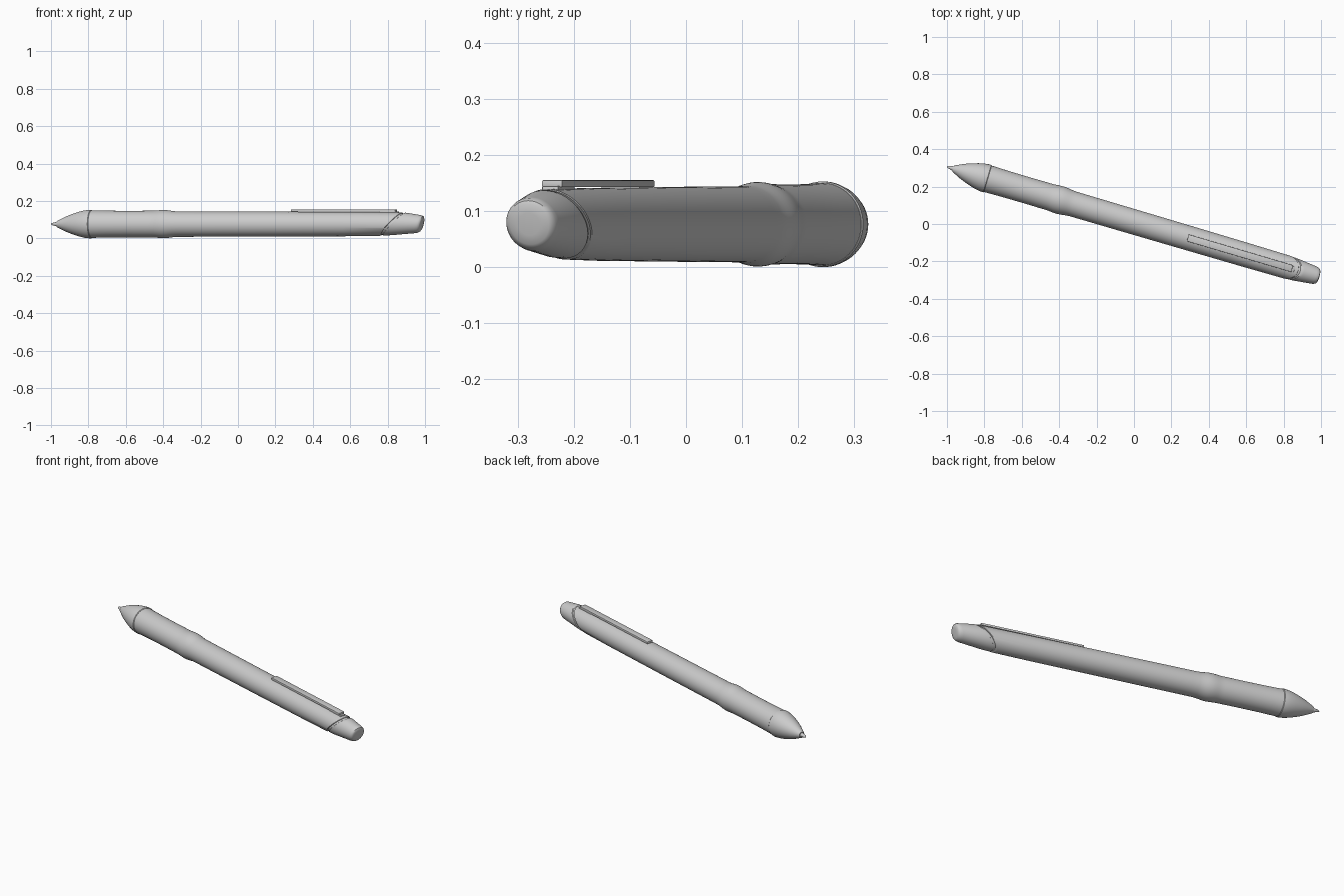
import bpy, bmesh, math
from mathutils import Matrix

if "Cube" in bpy.data.objects:
    bpy.data.objects.remove(bpy.data.objects["Cube"])

# Pen is modelled along local +x, then turned in the ground plane
PLACE = Matrix.Translation((0, 0.011, 0.0765)) @ Matrix.Rotation(math.radians(-16.45), 4, 'Z')
SEG = 64


def finish(bm, name, angle=35):
    bmesh.ops.recalc_face_normals(bm, faces=bm.faces)
    me = bpy.data.meshes.new(name)
    bm.to_mesh(me)
    bm.free()
    ob = bpy.data.objects.new(name, me)
    bpy.context.collection.objects.link(ob)
    ob.matrix_world = PLACE
    bpy.ops.object.select_all(action='DESELECT')
    ob.select_set(True)
    bpy.context.view_layer.objects.active = ob
    bpy.ops.object.shade_smooth_by_angle(angle=math.radians(angle))
    return ob


def lathe(name, profile):
    """Profile of (position, radius, slant); slant shears the ring along the axis."""
    bm = bmesh.new()
    rings = []
    for s, r, k in profile:
        ring = []
        for i in range(SEG):
            a = 2 * math.pi * i / SEG
            y, z = r * math.cos(a), r * math.sin(a)
            ring.append(bm.verts.new((s + k * z, y, z)))
        rings.append(ring)
    for a, b in zip(rings, rings[1:]):
        for i in range(SEG):
            j = (i + 1) % SEG
            bm.faces.new((a[i], a[j], b[j], b[i]))
    bm.faces.new(rings[0])
    bm.faces.new(rings[-1])
    return finish(bm, name)


def bar(name, x0, x1, width, z0, z1, bevel=0.002):
    bm = bmesh.new()
    m = Matrix.Translation(((x0 + x1) / 2, 0, (z0 + z1) / 2)) @ Matrix.Diagonal((x1 - x0, width, z1 - z0, 1))
    bmesh.ops.create_cube(bm, size=1, matrix=m)
    bmesh.ops.bevel(bm, geom=bm.edges[:], offset=bevel, segments=2, affect='EDGES', profile=0.5)
    return finish(bm, name)


# Writing point and rounded nose cone
lathe("nib", [(-1.043, 0.002, 0), (-1.036, 0.006, 0), (-1.005, 0.013, 0), (-0.98, 0.013, 0)])
lathe("nose_cone", [(-1.008, 0.017, 0), (-0.985, 0.028, 0), (-0.955, 0.042, 0), (-0.92, 0.055, 0),
                    (-0.885, 0.066, 0), (-0.855, 0.073, 0), (-0.83, 0.0762, 0), (-0.818, 0.0762, 0),
                    (-0.815, 0.074, 0)])

# Barrel: grip, soft swelling, slow taper, slanted end
barrel = [(-0.817, 0.0735, 0), (-0.79, 0.073, 0), (-0.72, 0.0715, 0), (-0.6, 0.071, 0), (-0.5, 0.0715, 0)]
for i in range(11):
    t = i / 10
    base = 0.0715 - 0.0035 * t
    barrel.append((-0.48 + 0.14 * t, base + 0.0055 * math.sin(math.pi * t) ** 2, 0))
barrel += [(-0.3, 0.0678, 0), (0.2, 0.0665, 0), (0.6, 0.065, 0), (0.852, 0.063, 1.0), (0.855, 0.061, 1.0)]
lathe("barrel", barrel)

# Narrow neck and slanted push button
lathe("neck", [(0.84, 0.057, 1.0), (0.885, 0.057, 1.0)])
lathe("push_button", [(0.87, 0.059, 1.0), (0.872, 0.061, 1.0), (0.90, 0.0595, 0.8), (1.0, 0.0485, 0.3),
                      (1.012, 0.0465, 0.28), (1.021, 0.042, 0.26), (1.025, 0.036, 0.25), (1.027, 0.02, 0.25)])

# Pocket clip and the tab joining it to the barrel
bar("clip", 0.30, 0.882, 0.038, 0.066, 0.0785)
bar("clip_tab", 0.79, 0.895, 0.03, 0.05, 0.068)
